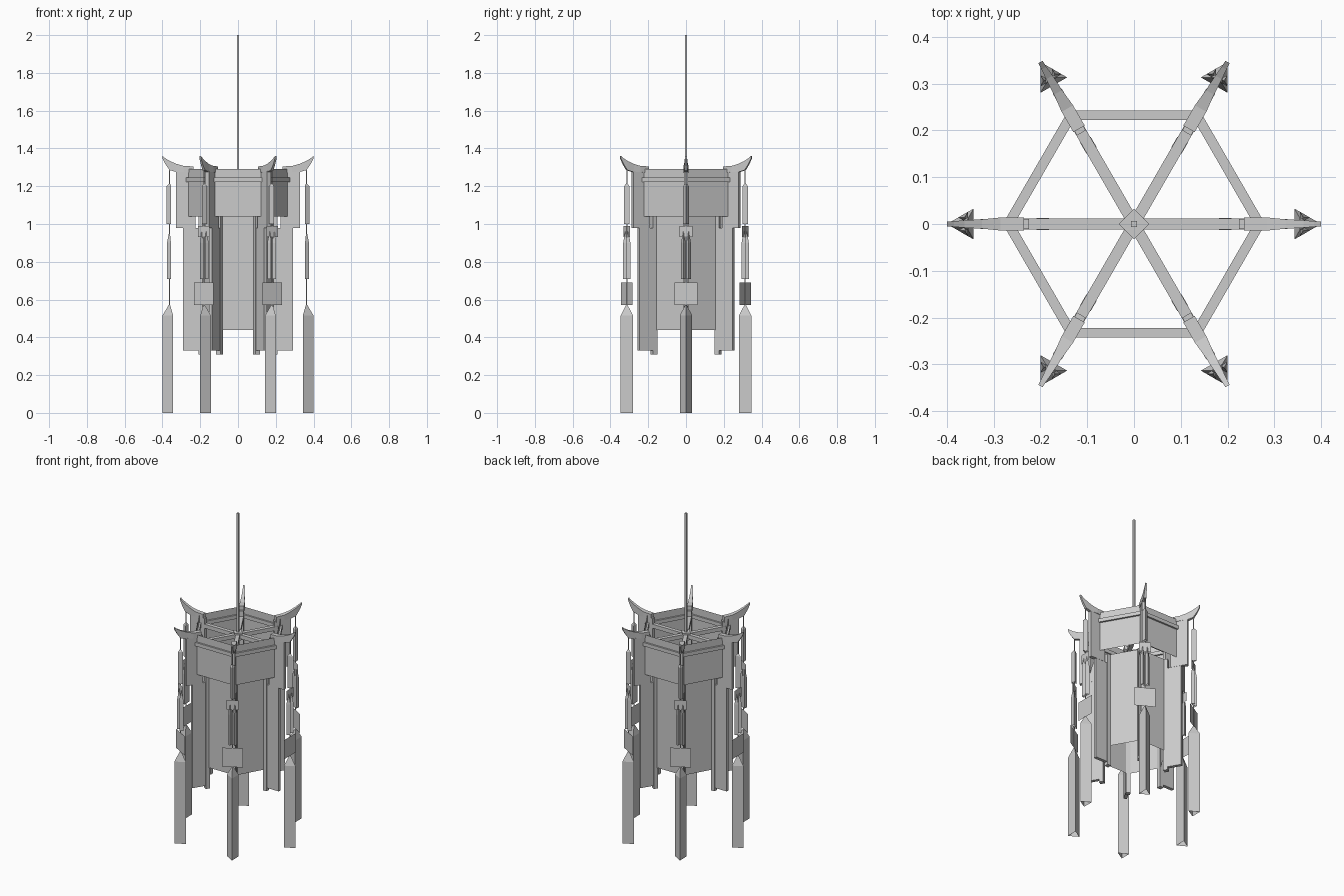
import bpy, bmesh, math
from mathutils import Matrix, Vector

if "Cube" in bpy.data.objects:
    bpy.data.objects.remove(bpy.data.objects["Cube"])


def finish(name, bm, sixfold=False, offset=0.0):
    """Turn a bmesh into an object; optionally repeat it around the hexagon."""
    bmesh.ops.recalc_face_normals(bm, faces=bm.faces)
    if sixfold:
        base = bm.verts[:] + bm.edges[:] + bm.faces[:]
        for i in range(1, 6):
            new = bmesh.ops.duplicate(bm, geom=base)["geom"]
            vs = [g for g in new if isinstance(g, bmesh.types.BMVert)]
            bmesh.ops.rotate(bm, verts=vs, cent=(0, 0, 0),
                             matrix=Matrix.Rotation(i * math.pi / 3, 3, 'Z'))
        if offset:
            bmesh.ops.rotate(bm, verts=bm.verts, cent=(0, 0, 0),
                             matrix=Matrix.Rotation(offset, 3, 'Z'))
    me = bpy.data.meshes.new(name)
    bm.to_mesh(me)
    bm.free()
    ob = bpy.data.objects.new(name, me)
    bpy.context.collection.objects.link(ob)
    return ob


def box(bm, x0, x1, y0, y1, z0, z1):
    c = Vector(((x0 + x1) / 2, (y0 + y1) / 2, (z0 + z1) / 2))
    m = Matrix.Translation(c) @ Matrix.Diagonal((x1 - x0, y1 - y0, z1 - z0, 1))
    bmesh.ops.create_cube(bm, size=1, matrix=m)


def card(bm, x, half, z0, z1):
    """Flat sheet facing outward (+x)."""
    pts = [(x, -half, z0), (x, half, z0), (x, half, z1), (x, -half, z1)]
    bm.faces.new([bm.verts.new(p) for p in pts])


def tassel(bm, y, radius, z0, shoulder, tip):
    """Three-sided tassel with a pointed top and open bottom."""
    def ring(z, r):
        return [bm.verts.new((0.362 + r * math.cos(a), y + r * math.sin(a), z))
                for a in (0, 2 * math.pi / 3, 4 * math.pi / 3)]
    rings = [ring(z0, radius), ring(shoulder, radius), ring(tip, radius * 0.15)]
    for a, b in zip(rings, rings[1:]):
        for i in range(3):
            j = (i + 1) % 3
            bm.faces.new((a[i], a[j], b[j], b[i]))
    bm.faces.new(rings[-1])


COS30 = math.cos(math.pi / 6)
HALF = math.pi / 6
R_TOP, R_BODY = 0.268, 0.195

# Upper band sheets and body panels
bm = bmesh.new()
card(bm, R_TOP * COS30, R_TOP / 2, 1.04, 1.29)
finish("upper_band", bm, True, HALF)
bm = bmesh.new()
card(bm, R_BODY * COS30, R_BODY / 2, 0.44, 1.04)
finish("body_panels", bm, True, HALF)

# Rails round the band
bm = bmesh.new()
box(bm, 0.222, 0.243, -0.13, 0.13, 1.222, 1.245)
finish("band_rails", bm, True, HALF)

# Spokes and hub
bm = bmesh.new()
box(bm, 0.0, 0.26, -0.012, 0.012, 1.22, 1.245)
finish("spokes", bm, True)
bm = bmesh.new()
bmesh.ops.create_cone(bm, cap_ends=True, segments=4, radius1=0.033, radius2=0.033,
                      depth=0.045, matrix=Matrix.Translation((0, 0, 1.232)))
finish("hub", bm)

# Hanging rod
bm = bmesh.new()
box(bm, -0.0065, 0.0065, -0.0065, 0.0065, 1.22, 2.0)
finish("hanging_rod", bm)

# Body corner posts
bm = bmesh.new()
box(bm, 0.182, 0.208, -0.013, 0.013, 0.31, 1.04)
finish("corner_posts", bm, True)

# Radial boards, lower and upper
bm = bmesh.new()
box(bm, 0.20, 0.29, -0.010, 0.010, 0.33, 0.98)
finish("lower_boards", bm, True)
bm = bmesh.new()
box(bm, 0.225, 0.328, -0.011, 0.011, 0.98, 1.28)
finish("upper_boards", bm, True)

# Upswept horns: (radius, top z, bottom z, half width)
bm = bmesh.new()
sections = [(0.235, 1.305, 1.27, 0.014), (0.285, 1.307, 1.275, 0.014),
            (0.325, 1.318, 1.275, 0.010), (0.362, 1.334, 1.285, 0.008),
            (0.385, 1.348, 1.318, 0.006), (0.40, 1.36, 1.347, 0.005)]
rings = [[bm.verts.new(p) for p in ((r, -w, b), (r, w, b), (r, w, t), (r, -w, t))]
         for r, t, b, w in sections]
for a, b in zip(rings, rings[1:]):
    for i in range(4):
        j = (i + 1) % 4
        bm.faces.new((a[i], a[j], b[j], b[i]))
bm.faces.new(rings[0])
bm.faces.new(rings[-1])
finish("horns", bm, True)

# Strings
bm = bmesh.new()
box(bm, 0.360, 0.364, -0.002, 0.002, 0.56, 1.30)
finish("strings", bm, True)

# Plaques on the strings
bm = bmesh.new()
card(bm, 0.362, 0.034, 0.93, 0.99)
card(bm, 0.362, 0.060, 0.57, 0.69)
finish("plaques", bm, True)

# Tassels: one upper, a middle pair, one long lower
bm = bmesh.new()
tassel(bm, 0, 0.017, 1.0, 1.20, 1.215)
for side in (-1, 1):
    tassel(bm, side * 0.014, 0.014, 0.71, 0.90, 0.96)
tassel(bm, 0, 0.038, 0.0, 0.515, 0.57)
finish("tassels", bm, True)
